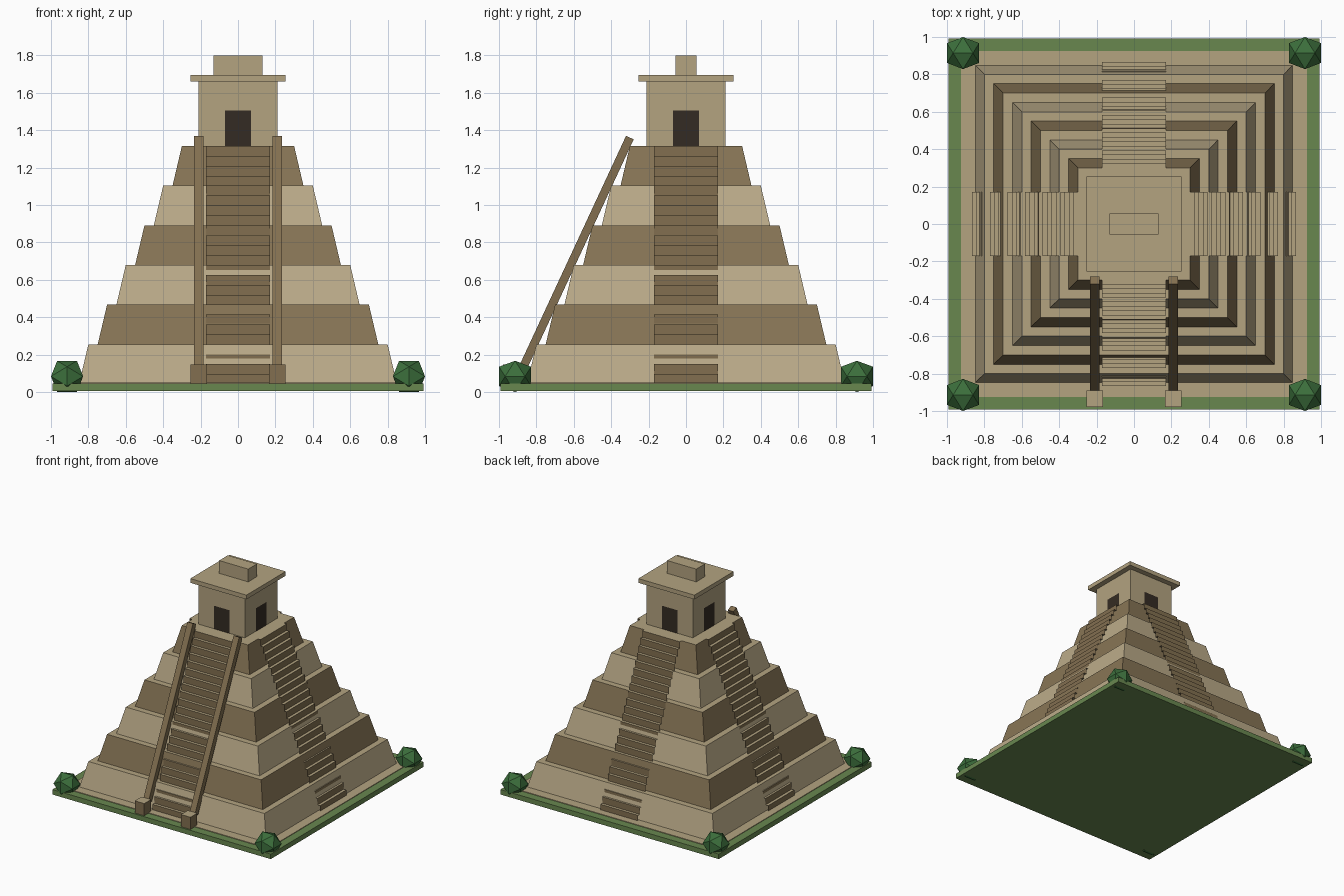
import bpy, bmesh, math
from mathutils import Matrix, Vector

cube = bpy.data.objects.get("Cube")
if cube:
    bpy.data.objects.remove(cube, do_unlink=True)


def linear(c):
    c /= 255
    return c / 12.92 if c <= 0.04045 else ((c + 0.055) / 1.055) ** 2.4


def material(name, *rgb):
    mat = bpy.data.materials.new(name)
    col = [linear(c) for c in rgb] + [1]
    mat.diffuse_color = col
    mat.use_nodes = True
    node = next(n for n in mat.node_tree.nodes if n.type == "BSDF_PRINCIPLED")
    node.inputs["Base Color"].default_value = col
    node.inputs["Roughness"].default_value = 0.9
    return mat


LIGHT = material("light_stone", 187, 171, 137)
DARK = material("dark_stone", 135, 117, 85)
SAND = material("sandstone", 179, 163, 128)
STEP = material("step_stone", 130, 111, 80)
DOOR = material("doorway_shadow", 52, 43, 35)
GRASS = material("grass", 104, 135, 79)
LEAF = material("leaf_green", 60, 111, 60)


def finish(name, bm, side, top=None):
    """Make an object; faces that point straight up take the top material."""
    if all(e.is_manifold for e in bm.edges):
        bmesh.ops.recalc_face_normals(bm, faces=bm.faces[:])
    mesh = bpy.data.meshes.new(name)
    mesh.materials.append(side)
    if top:
        mesh.materials.append(top)
        for f in bm.faces:
            f.normal_update()
            f.material_index = int(f.normal.z > 0.95)
    bm.to_mesh(mesh)
    bm.free()
    obj = bpy.data.objects.new(name, mesh)
    bpy.context.collection.objects.link(obj)


def add_box(bm, center, size, matrix=Matrix()):
    m = matrix @ Matrix.Translation(center) @ Matrix.Diagonal((*size, 1))
    return bmesh.ops.create_cube(bm, size=1, matrix=m)["verts"]


def add_sheet(bm, half_width, profile, matrix):
    """Sweep a (y, z) profile across x into an open strip of faces."""
    rows = [[bm.verts.new(matrix @ Vector((x, y, z)))
             for x in (-half_width, half_width)] for y, z in profile]
    for (a, b), (c, d) in zip(rows, rows[1:]):
        bm.faces.new((a, b, d, c))


def box(name, half_x, half_y, z0, z1, side, top=None):
    bm = bmesh.new()
    add_box(bm, (0, 0, (z0 + z1) / 2), (half_x * 2, half_y * 2, z1 - z0))
    finish(name, bm, side, top)


FLOOR = 0.0425
SUMMIT = 1.315
TIERS = 6
TIER_H = (SUMMIT - FLOOR) / TIERS

# Grass slab and sandy court
box("grass_base", 0.992, 0.992, 0.005, 0.046, GRASS)
box("sand_court", 0.925, 0.925, 0.04, 0.051, SAND)

# Stepped body: tapered tiers in alternating stone
for i in range(TIERS):
    low = 0.85 - 0.1 * i
    high = low - 0.05
    z = FLOOR + i * TIER_H
    bm = bmesh.new()
    for v in add_box(bm, (0, 0, z + TIER_H / 2), (low * 2, low * 2, TIER_H)):
        if v.co.z > z + TIER_H / 2:
            v.co.x *= high / low
            v.co.y *= high / low
    finish(f"tier_{i + 1}", bm, DARK if i % 2 else LIGHT, SAND)

# Four stairways of risers and treads, partly sunk into the tiers
STEPS = 24
rise = (SUMMIT - FLOOR) / STEPS
going = (0.865 - 0.30) / STEPS
flight = [(-0.865 + going * ((n + 0) // 2), FLOOR + rise * ((n + 1) // 2))
          for n in range(2 * STEPS + 1)]
for k, label in enumerate(("front", "left", "back", "right")):
    turn = Matrix.Rotation(k * math.pi / 2, 4, "Z")
    bm = bmesh.new()
    add_sheet(bm, 0.17, flight, turn)
    finish(f"{label}_stairs", bm, STEP, SAND)

    # Doorway plate on each temple wall
    bm = bmesh.new()
    add_sheet(bm, 0.07, [(-0.212, SUMMIT), (-0.212, SUMMIT + 0.19)], turn)
    finish(f"{label}_doorway", bm, DOOR)

# Front balustrades with foot blocks
start, end = Vector((0, -0.876, 0.12)), Vector((0, -0.30, 1.36))
run = end - start
tilt = Matrix.Translation((start + end) / 2) @ \
    Matrix.Rotation(-math.atan2(run.y, run.z), 4, "X")
for sign, label in ((1, "left"), (-1, "right")):
    shift = Matrix.Translation((sign * 0.21, 0, 0))
    bm = bmesh.new()
    add_box(bm, (0, 0, 0), (0.05, 0.045, run.length), shift @ tilt)
    finish(f"{label}_balustrade", bm, STEP)
    bm = bmesh.new()
    add_box(bm, (0, -0.935, 0.096), (0.086, 0.088, 0.1), shift)
    finish(f"{label}_foot_block", bm, STEP, SAND)

# Temple on the summit
box("temple_walls", 0.21, 0.21, SUMMIT, 1.66, SAND)
box("temple_roof", 0.255, 0.255, 1.66, 1.695, SAND)
box("roof_crest", 0.132, 0.056, 1.695, 1.80, SAND)

# Corner bushes: icosahedra with an edge on top
PHI = (1 + 5 ** 0.5) / 2
for sx, side in ((-1, "right"), (1, "left")):
    for sy, end_name in ((-1, "front"), (1, "back")):
        bm = bmesh.new()
        for a in (-1, 1):
            for b in (-PHI, PHI):
                for p in ((a, 0, b), (b, a, 0), (0, b, a)):
                    bm.verts.new((sx * 0.914 + p[0] * 0.053,
                                  sy * 0.914 + p[1] * 0.053,
                                  0.0833 + p[2] * 0.0515))
        bmesh.ops.convex_hull(bm, input=bm.verts[:])
        finish(f"{end_name}_{side}_bush", bm, LEAF)
